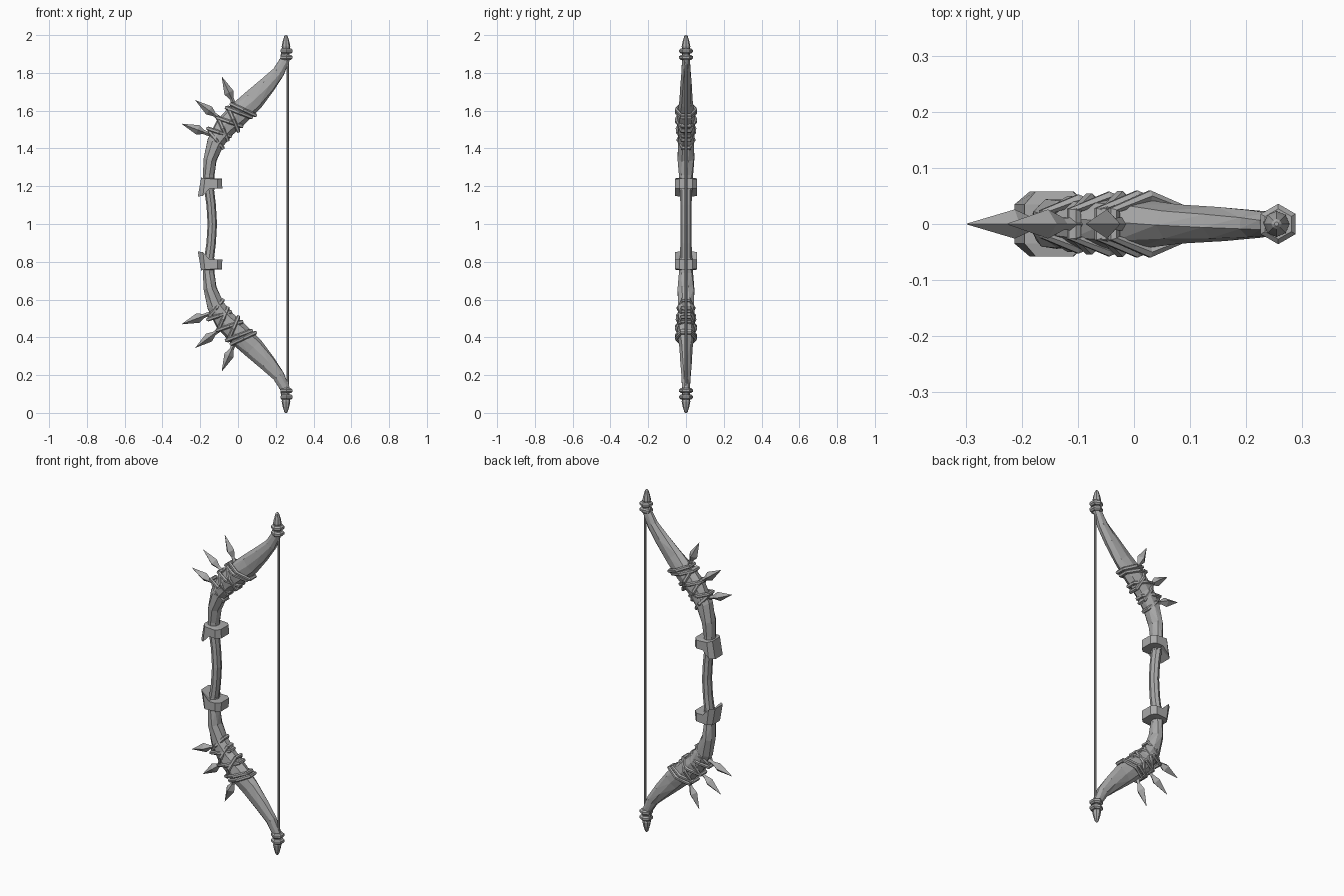
import bpy, bmesh, math
from mathutils import Vector, Matrix

cube = bpy.data.objects.get("Cube")
if cube:
    bpy.data.objects.remove(cube)

GREY = (0.4, 0.4, 0.4, 1)
mat = bpy.data.materials.new("plain grey")
mat.use_nodes = True
mat.diffuse_color = GREY
mat.node_tree.nodes["Principled BSDF"].inputs["Base Color"].default_value = GREY

MID = 1.0  # height of the bow's plane of symmetry


def finish(name, bm, mirror=True):
    """Turn a bmesh into a flat shaded object, mirrored top to bottom."""
    bmesh.ops.recalc_face_normals(bm, faces=bm.faces)
    bmesh.ops.translate(bm, verts=bm.verts, vec=(0, 0, -MID))
    mesh = bpy.data.meshes.new(name)
    bm.to_mesh(mesh)
    bm.free()
    mesh.materials.append(mat)
    obj = bpy.data.objects.new(name, mesh)
    obj.location.z = MID
    bpy.context.collection.objects.link(obj)
    if mirror:
        mod = obj.modifiers.new("mirror", "MIRROR")
        mod.use_axis = (False, False, True)
        mod.use_mirror_merge = False
    return obj


def skin(bm, rings, closed=False):
    """Bridge rings of points; cap the ends unless the loop is closed."""
    loops = [[bm.verts.new(p) for p in ring] for ring in rings]
    pairs = list(zip(loops, loops[1:])) + ([(loops[-1], loops[0])] if closed else [])
    n = len(loops[0])
    for a, b in pairs:
        for i in range(n):
            j = (i + 1) % n
            bm.faces.new((a[i], a[j], b[j], b[i]))
    if not closed:
        bm.faces.new(loops[0])
        bm.faces.new(loops[-1])


def loft(bm, path, sides, twist=0.0):
    """Sweep an oval along (x, z, half width, half depth) stations."""
    pts = [Vector((x, 0, z)) for x, z, w, d in path]
    rings = []
    for k, (x, z, w, d) in enumerate(path):
        t = (pts[min(k + 1, len(pts) - 1)] - pts[max(k - 1, 0)]).normalized()
        across = Vector((t.z, 0, -t.x))
        rings.append([pts[k] + across * w * math.cos(a) + Vector((0, d * math.sin(a), 0))
                      for a in (math.tau * (i / sides) + twist * k for i in range(sides))])
    skin(bm, rings)


def lathe(bm, base, direction, profile, sides, spin=0.0):
    """Stack of (distance, radius) rings along a direction."""
    rot = Vector(direction).to_track_quat("Z", "Y").to_matrix()
    skin(bm, [[Vector(base) + rot @ Vector((r * math.cos(a), r * math.sin(a), h))
               for a in (math.tau * i / sides + spin for i in range(sides))]
              for h, r in profile])


# Grip between the two clamps
bm = bmesh.new()
loft(bm, [(-.155, .80, .026, .032), (-.142, .90, .025, .03), (-.136, 1, .025, .03),
          (-.142, 1.10, .025, .03), (-.155, 1.20, .026, .032)], 8)
finish("grip", bm, mirror=False)

# Curved limb, thick in the middle and slim at the ends
bm = bmesh.new()
loft(bm, [(-.155, 1.18, .030, .035), (-.155, 1.26, .031, .038), (-.148, 1.34, .036, .046),
          (-.120, 1.43, .048, .046), (-.070, 1.51, .058, .046), (0, 1.580, .062, .046),
          (.080, 1.655, .058, .035), (.155, 1.735, .046, .031), (.215, 1.805, .034, .026),
          (.248, 1.87, .027, .022), (.253, 1.93, .022, .02)], 8, twist=.14)
bmesh.ops.triangulate(bm, faces=bm.faces)
finish("limb", bm)

# Clamp with a swept point at the front, chamfered around its sides
bm = bmesh.new()
outline = [(-.195, 1.245), (-.085, 1.24), (-.083, 1.188), (-.15, 1.188), (-.213, 1.145)]
cx, cz = -.145, 1.2
skin(bm, [[(cx + (x - cx) * s, y, cz + (z - cz) * (.8 + .2 * s)) for x, z in outline]
          for y, s in ((-.058, .6), (-.035, 1), (.035, 1), (.058, .6))])
finish("clamp", bm)


# Crossed binding straps: six-sided loops, tilted alternately around the limb
def strap(bm, x, z, lean, wide, deep, cord=.011):
    along = Vector((math.sin(lean), 0, math.cos(lean)))
    across = Vector((along.z, 0, -along.x))
    rings = []
    for i in range(6):
        a = math.tau * i / 6 + math.pi / 6
        out = across * wide * math.cos(a) / .866 + Vector((0, deep * math.sin(a), 0))
        n = out.normalized()
        rings.append([Vector((x, 0, z)) + out + n * cord * math.cos(b) + along * cord * math.sin(b)
                      for b in (math.tau * (k + .5) / 6 for k in range(6))])
    skin(bm, rings, closed=True)


bm = bmesh.new()
LEAN = math.radians(43)
for x, z, tilt, wide, deep in ((-.115, 1.445, 8, .054, .040), (-.100, 1.485, -24, .062, .043),
                               (-.080, 1.505, 24, .064, .045), (-.045, 1.54, -24, .068, .048),
                               (-.025, 1.555, 24, .068, .049), (.005, 1.59, -22, .070, .050),
                               (.028, 1.605, -18, .070, .050)):
    strap(bm, x, z, LEAN + math.radians(tilt), wide, deep)
finish("binding_straps", bm)

# Outward spikes, each on a narrow neck
bm = bmesh.new()
for base, tip in (((-.11, 1.46), (-.297, 1.53)), ((-.06, 1.53), (-.225, 1.655)),
                  ((-.005, 1.60), (-.085, 1.778))):
    start = Vector((base[0], 0, base[1]))
    way = Vector((tip[0], 0, tip[1])) - start
    length = way.length
    lathe(bm, start, way, [(0, .012), (length - .125, .011), (length - .09, .026),
                           (length, .001)], 4)
finish("spikes", bm)

# Two collars and a pointed cap at the limb end
bm = bmesh.new()
for z, r in ((1.882, .036), (1.916, .036)):
    lathe(bm, (.257, 0, z), (0, 0, 1),
          [(-.014, r - .009), (-.006, r), (.006, r), (.014, r - .009)], 6, math.pi / 6)
finish("end_collars", bm)
bm = bmesh.new()
lathe(bm, (.254, 0, 1.92), (0, 0, 1),
      [(0, .018), (.02, .023), (.045, .018), (.075, .009), (.08, .004)], 8)
finish("end_cap", bm)

# Straight bowstring
bm = bmesh.new()
lathe(bm, (.263, 0, .14), (0, 0, 1), [(0, .007), (1.72, .007)], 8)
finish("bowstring", bm, mirror=False)
